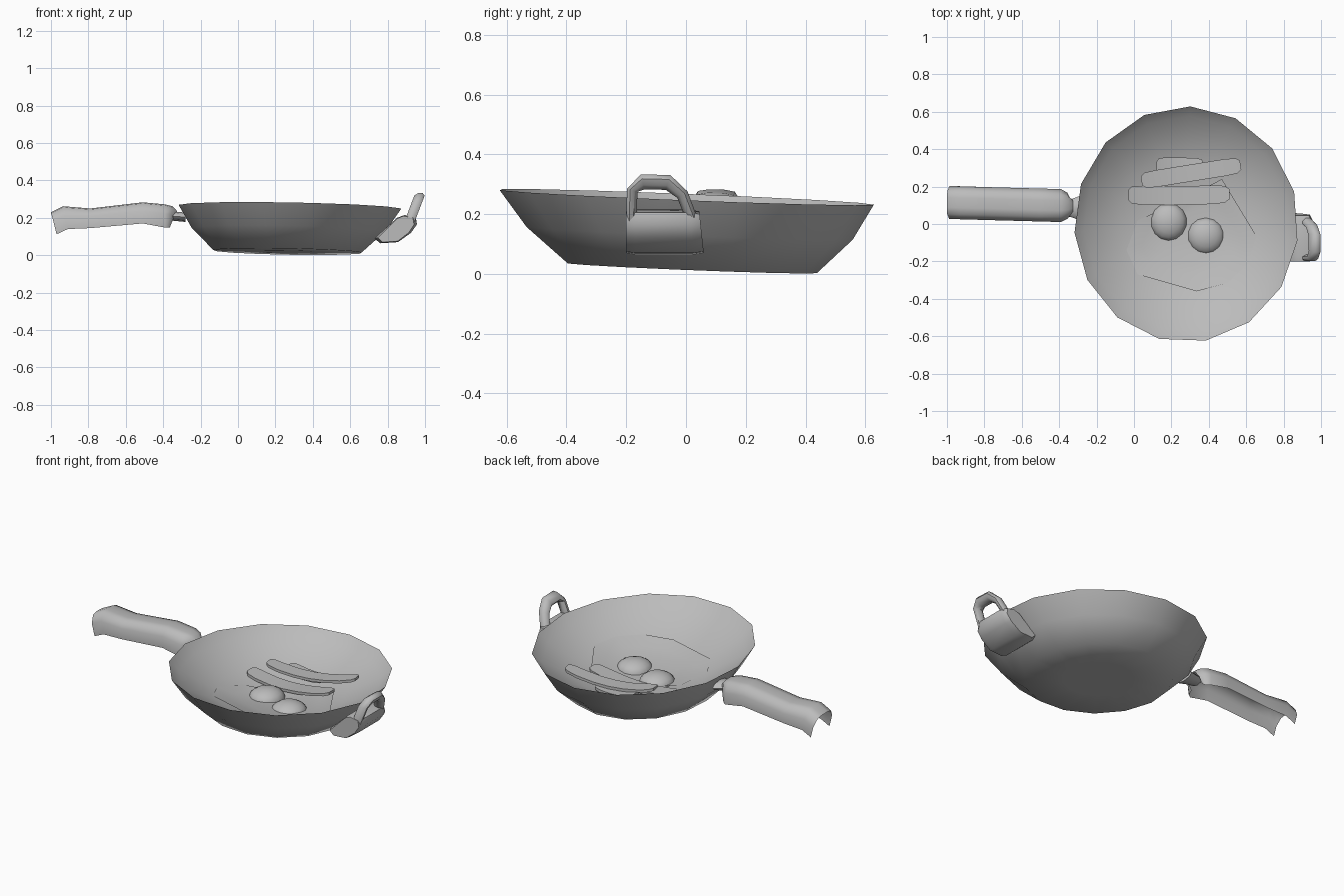
import bpy
import bmesh
from math import cos, sin, pi, radians
from mathutils import Vector

cube = bpy.data.objects.get("Cube")
if cube:
    bpy.data.objects.remove(cube)

grey = bpy.data.materials.new("plain grey")
grey.use_nodes = True
colour = (0.5, 0.5, 0.5, 1)
grey.diffuse_color = colour
grey.node_tree.nodes["Principled BSDF"].inputs["Base Color"].default_value = colour


def finish(name, bm, angle=50):
    """Turn a bmesh into a smooth-shaded object."""
    bmesh.ops.recalc_face_normals(bm, faces=bm.faces)
    mesh = bpy.data.meshes.new(name)
    bm.to_mesh(mesh)
    bm.free()
    mesh.materials.append(grey)
    obj = bpy.data.objects.new(name, mesh)
    bpy.context.collection.objects.link(obj)
    bpy.ops.object.select_all(action="DESELECT")
    obj.select_set(True)
    bpy.context.view_layer.objects.active = obj
    bpy.ops.object.shade_smooth_by_angle(angle=radians(angle))


def loft(name, rings, closed=True, caps=(True, True), angle=50):
    """Skin a list of equal-length point rings."""
    bm = bmesh.new()
    rows = [[bm.verts.new(p) for p in ring] for ring in rings]
    n = len(rows[0])
    for a, b in zip(rows, rows[1:]):
        for i in range(n if closed else n - 1):
            j = (i + 1) % n
            bm.faces.new((a[i], a[j], b[j], b[i]))
    for row, cap in zip((rows[0], rows[-1]), caps):
        if cap:
            bm.faces.new(row)
    finish(name, bm, angle)


# Pan: base, outer wall, rim, steep lip, then a dished inside (radius, height)
SIDES = 15


def pan_ring(radius, height):
    t = height / 0.257
    cx, cy = 0.265 + 0.015 * t, 0.02 - 0.022 * t
    ring = []
    for k in range(SIDES):
        a = radians(88) + 2 * pi * k / SIDES
        x, y = cx + radius * 0.95 * cos(a), cy + radius * sin(a)
        ring.append((x, y, height - 0.018 * (x - 0.28) - 0.04 * y))
    return ring


profile = [(0.2, 0.018), (0.42, 0.02), (0.55, 0.137), (0.631, 0.257),
           (0.575, 0.205), (0.37, 0.108), (0.2, 0.068), (0.07, 0.055)]
loft("pan", [pan_ring(r, z) for r, z in profile], angle=75)

# Main handle: channel open underneath, (x, top, bottom, half width, end lean)
stations = [(-1.0, 0.23, 0.112, 0.088, 0.03), (-0.935, 0.262, 0.14, 0.088, 0.025),
            (-0.79, 0.25, 0.145, 0.088, 0), (-0.51, 0.283, 0.17, 0.088, 0),
            (-0.39, 0.272, 0.148, 0.088, 0), (-0.35, 0.262, 0.148, 0.07, -0.015),
            (-0.325, 0.235, 0.165, 0.045, -0.04)]
arch = [(-1, 0), (-1, 0.6), (-0.7, 0.95), (-0.3, 1), (0.3, 0.99), (0.7, 0.93), (1, 0.55), (1, 0)]
rings = []
for x, top, low, half, lean in stations:
    mid = 0.115 - 0.027 * (x + 1)
    rings.append([(x + lean * (1 - v), mid + u * half, low + v * (top - low)) for u, v in arch])
loft("main_handle", rings, closed=False, caps=(False, False))

# Neck joining the handle to the pan, flared towards the wall
rings = []
for x, half_w, half_h, z in [(-0.38, 0.04, 0.022, 0.21), (-0.33, 0.05, 0.025, 0.208),
                             (-0.282, 0.068, 0.025, 0.203)]:
    rings.append([(x, 0.085 + half_w * cos(k * pi / 4), z + half_h * sin(k * pi / 4))
                  for k in range(8)])
loft("handle_neck", rings)

# Helper handle socket: side profile swept across the width
side = [(0.73, 0.09), (0.76, 0.064), (0.855, 0.07), (0.925, 0.12), (0.957, 0.165),
        (0.95, 0.205), (0.89, 0.215), (0.85, 0.2)]
rings = []
for y0, skew, s in [(-0.2, 0.0, 0.85), (-0.17, 0.0, 1), (0.02, -0.05, 1), (0.057, -0.1, 0.85)]:
    rings.append([(0.85 + (x - 0.85) * s, y0 + skew * (z - 0.09), 0.14 + (z - 0.14) * (s + 1) / 2)
                  for x, z in side])
loft("helper_handle_socket", rings, angle=55)

# Helper handle loop: flat bar bent into a leaning arch, (y, z, half thickness)
path = [(-0.183, 0.17, 0.018), (-0.18, 0.28, 0.02), (-0.145, 0.308, 0.028),
        (-0.06, 0.306, 0.028), (-0.012, 0.265, 0.022), (0.025, 0.17, 0.02)]
rings = []
for i, (y, z, thick) in enumerate(path):
    before, after = Vector(path[max(i - 1, 0)][:2]), Vector(path[min(i + 1, len(path) - 1)][:2])
    along = (after - before).normalized()
    ring = []
    for k in range(8):
        a = k * pi / 4 + pi / 8
        q = Vector((y, z)) + Vector((-along.y, along.x)) * thick * cos(a)
        ring.append((0.925 + (q.y - 0.2) * 0.38 + 0.03 * sin(a), q.x, q.y))
    rings.append(ring)
loft("helper_handle_loop", rings)

# Thin egg white spread over the dished floor
outline = [(-0.04, -0.14), (0.02, -0.27), (0.335, -0.36), (0.5, -0.315), (0.61, -0.21),
           (0.655, -0.065), (0.47, 0.24), (0.2, 0.1), (0.02, 0.02)]
middle = Vector((0.29, -0.04))
rings = []
for scale in (1, 0.75, 0.5):
    ring = []
    for p in outline:
        q = middle.lerp(Vector(p), scale)
        r2 = (q - Vector((0.28, 0))).length_squared
        ring.append((q.x, q.y, 0.06 + 0.45 * r2 - 0.04 * q.y))
    rings.append(ring)
loft("egg_white", rings, caps=(False, True))

# Egg yolk domes
for name, x, y, rx, ry in [("left_yolk", 0.185, 0.01, 0.098, 0.102),
                           ("right_yolk", 0.385, -0.065, 0.1, 0.1)]:
    bm = bmesh.new()
    bmesh.ops.create_uvsphere(bm, u_segments=14, v_segments=10, radius=1)
    for v in bm.verts:
        v.co = (x + v.co.x * rx, y + v.co.y * ry, 0.062 + v.co.z * (0.058 if v.co.z > 0 else 0.02))
    finish(name, bm)


# Bacon strips: flat, round-ended and sagging in the middle
def strip(name, start, middle, end, width, thick=0.016):
    a, m, b = Vector(start), Vector(middle), Vector(end)
    rings = []
    for t, w in [(0, 0.55), (0.04, 0.9), (0.15, 1), (0.33, 1), (0.5, 1),
                 (0.67, 1), (0.85, 1), (0.96, 0.9), (1, 0.55)]:
        c = a * (1 - t) * (1 - 2 * t) + m * 4 * t * (1 - t) + b * t * (2 * t - 1)
        across = Vector((a.y - b.y, b.x - a.x, 0)).normalized() * width * w / 2
        up = Vector((0, 0, thick / 2))
        rings.append([c - across - up, c + across - up, c + across + up, c - across + up])
    loft(name, rings)


strip("front_bacon", (-0.03, 0.155, 0.11), (0.22, 0.152, 0.08), (0.51, 0.16, 0.122), 0.1)
strip("back_bacon", (0.04, 0.23, 0.15), (0.3, 0.272, 0.116), (0.57, 0.315, 0.163), 0.09)
strip("under_bacon", (0.12, 0.305, 0.118), (0.25, 0.305, 0.098), (0.37, 0.3, 0.108), 0.1)
